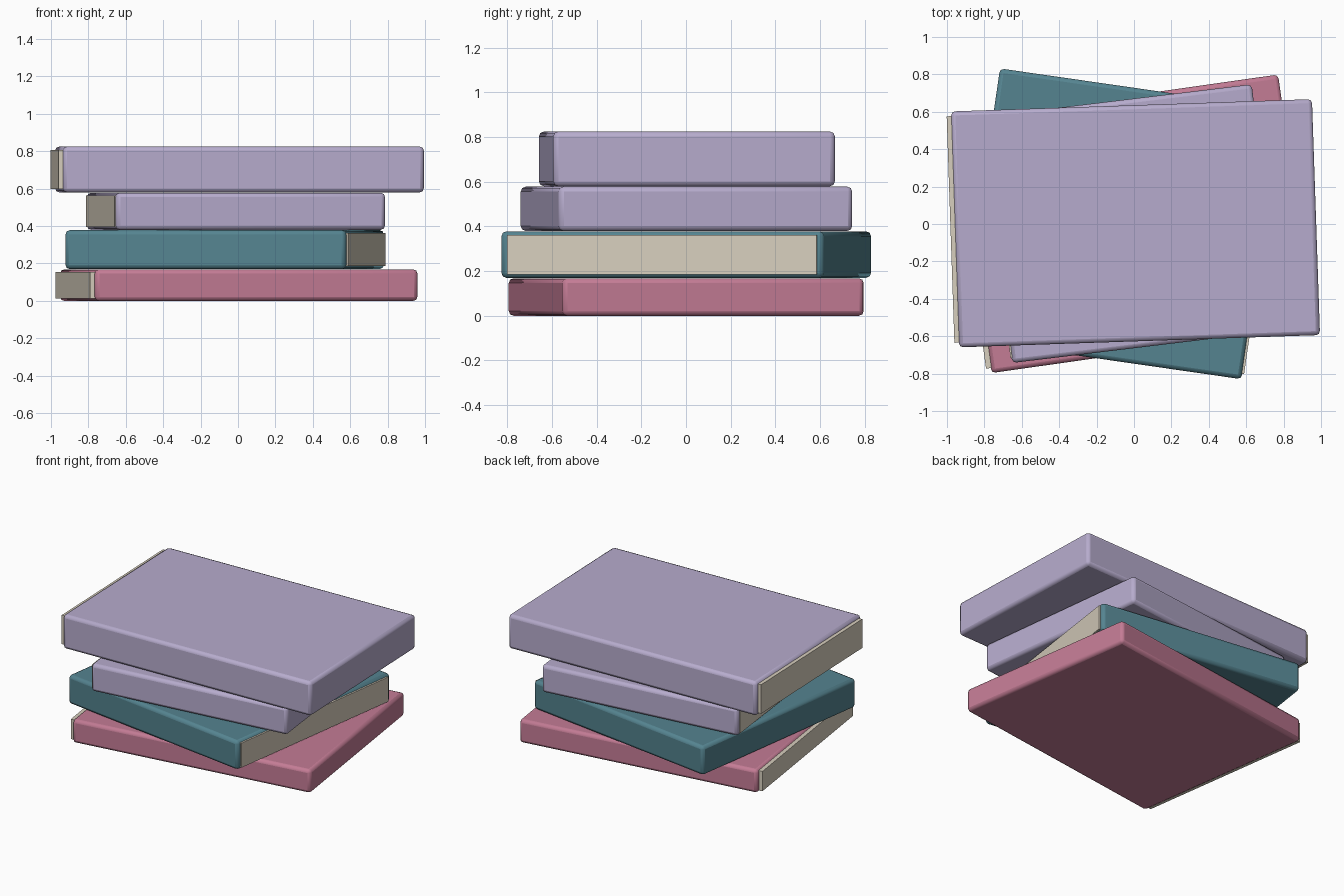
import bpy
from math import radians, cos, sin

if "Cube" in bpy.data.objects:
    bpy.data.objects.remove(bpy.data.objects["Cube"])


def material(name, rgb):
    m = bpy.data.materials.new(name)
    m.diffuse_color = (*rgb, 1)
    m.use_nodes = True
    m.node_tree.nodes["Principled BSDF"].inputs["Base Color"].default_value = m.diffuse_color
    return m


pink = material("pink", (0.55, 0.20, 0.30))
teal = material("teal", (0.09, 0.23, 0.28))
lilac = material("lilac", (0.47, 0.41, 0.61))
cream = material("cream", (0.68, 0.62, 0.51))


def box(name, loc, size, angle, mat, bevel=0):
    bpy.ops.mesh.primitive_cube_add(size=1, location=loc)
    o = bpy.context.object
    o.name = name
    o.scale = size
    bpy.ops.object.transform_apply(location=False, rotation=False, scale=True)
    o.rotation_euler.z = angle
    o.data.materials.append(mat)
    if bevel:
        b = o.modifiers.new("soft_edges", "BEVEL")
        b.width = bevel
        b.segments = 2
        bpy.ops.object.shade_smooth_by_angle(angle=radians(40))
    return o


def book(name, x, y, z0, z1, w, d, deg, lip, side, mat):
    # Cover block, with a page block showing past the open side
    a, h, zc = radians(deg), z1 - z0, (z0 + z1) / 2
    box(name + "_cover", (x, y, zc), (w, d, h), a, mat, 0.022)
    length = w * 0.96
    off = side * (w / 2 + lip - length / 2)
    box(name + "_pages", (x + off * cos(a), y + off * sin(a), zc),
        (length, d * 0.96, h * 0.85), a, cream)


# Stack from bottom to top; side = direction of the page edge
book("bottom_book", 0.004, 0.001, 0.0, 0.168, 1.742, 1.364, 8.1, 0.025, -1, pink)
book("second_book", -0.071, 0.001, 0.170, 0.378, 1.515, 1.46, -8.2, 0.010, 1, teal)
book("third_book", -0.011, 0.002, 0.380, 0.578, 1.45, 1.325, 6.9, 0.006, -1, lilac)
book("top_book", 0.008, 0.004, 0.580, 0.825, 1.931, 1.262, 1.95, 0.024, -1, lilac)
